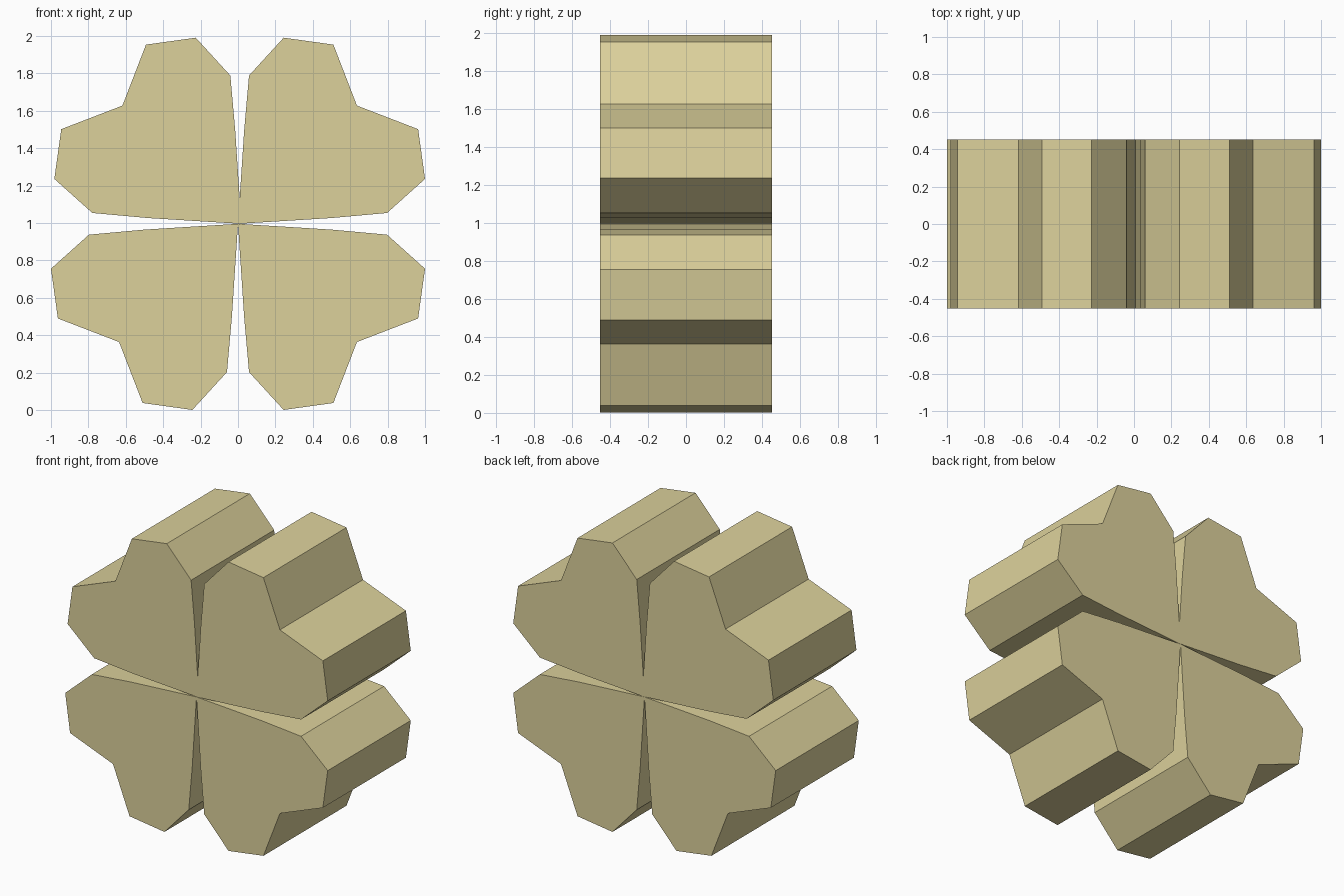
import bpy, bmesh

if "Cube" in bpy.data.objects:
    bpy.data.objects.remove(bpy.data.objects["Cube"])

HALF_DEPTH = 0.452
CENTRE_Z = 0.996

# Outline of one heart-shaped leaf, relative to the clover centre
LEAF = [(0, 0), (0.50, 0.031), (0.797, 0.058), (1.0, 0.24), (0.963, 0.506),
        (0.636, 0.632), (0.51, 0.958), (0.244, 0.995), (0.059, 0.793), (0.033, 0.50)]

mat = bpy.data.materials.new("olive_gold")
mat.diffuse_color = (0.72, 0.64, 0.33, 1)
mat.use_nodes = True
mat.node_tree.nodes["Principled BSDF"].inputs["Base Color"].default_value = mat.diffuse_color


def make_leaf(name, sx, sz, shift=0.0):
    """Extrude the leaf outline along y, mirrored into its quadrant."""
    bm = bmesh.new()
    verts = [bm.verts.new((x * sx + shift, -HALF_DEPTH, CENTRE_Z + z * sz)) for x, z in LEAF]
    face = bm.faces.new(verts)
    ext = bmesh.ops.extrude_face_region(bm, geom=[face], use_keep_orig=True)
    moved = [g for g in ext["geom"] if isinstance(g, bmesh.types.BMVert)]
    bmesh.ops.translate(bm, verts=moved, vec=(0, 2 * HALF_DEPTH, 0))
    bmesh.ops.recalc_face_normals(bm, faces=bm.faces[:])
    mesh = bpy.data.meshes.new(name)
    bm.to_mesh(mesh)
    bm.free()
    mesh.materials.append(mat)
    obj = bpy.data.objects.new(name, mesh)
    bpy.context.collection.objects.link(obj)


# Four leaves; the upper left one sits slightly inward
make_leaf("leaf_upper_right", 1, 1)
make_leaf("leaf_upper_left", -1, 1, 0.018)
make_leaf("leaf_lower_left", -1, -1)
make_leaf("leaf_lower_right", 1, -1)
